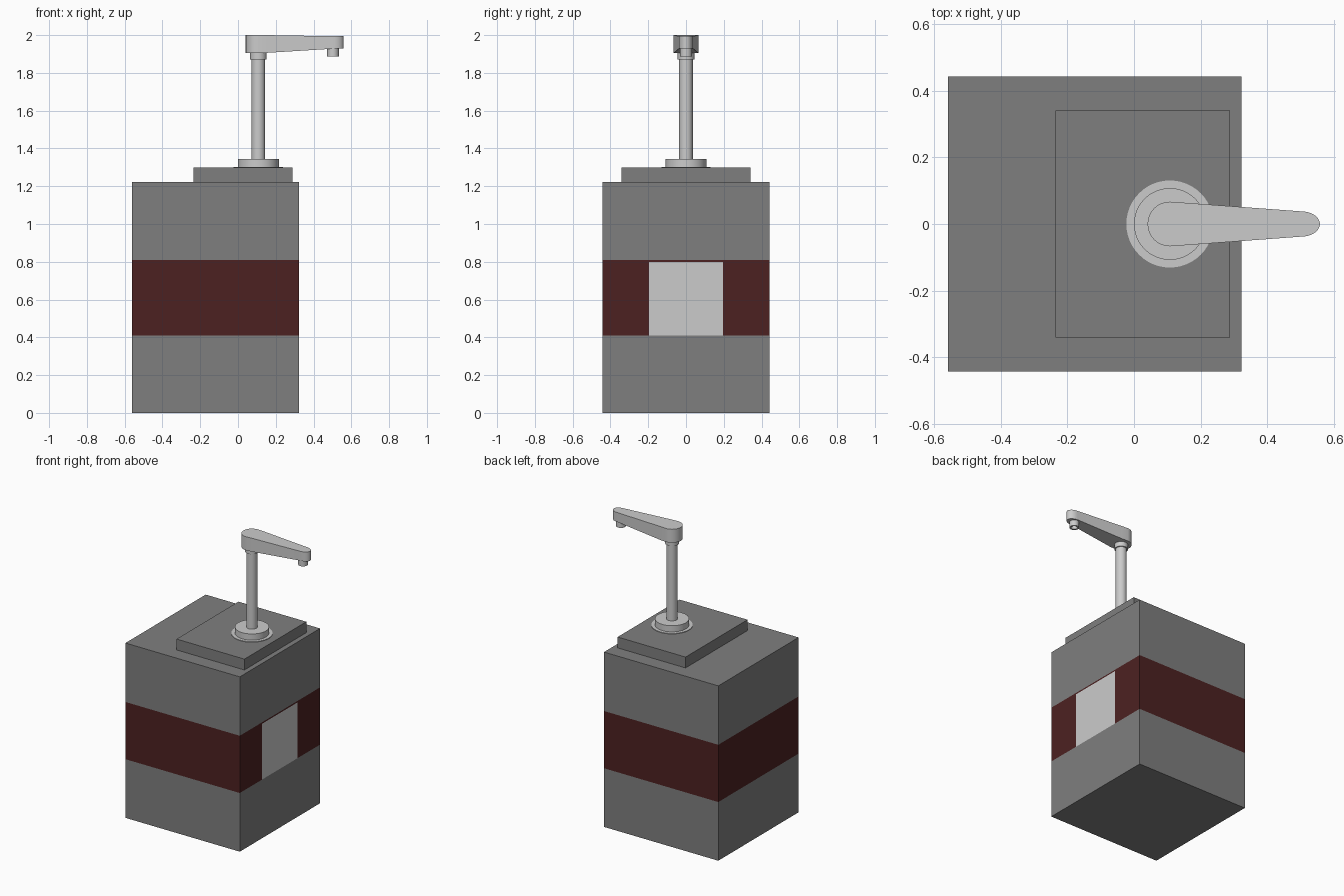
import bpy, bmesh
from math import sin, cos, pi, radians
from mathutils import Vector

cube = bpy.data.objects.get("Cube")
if cube:
    bpy.data.objects.remove(cube, do_unlink=True)


def material(name, rgb):
    m = bpy.data.materials.new(name)
    m.use_nodes = True
    m.diffuse_color = (*rgb, 1)
    m.node_tree.nodes["Principled BSDF"].inputs["Base Color"].default_value = (*rgb, 1)
    return m


GREY = material("mid grey", (0.212, 0.212, 0.212))
RED = material("dark red", (0.073, 0.0155, 0.0155))
LIGHT = material("light grey", (0.6, 0.6, 0.6))


def finish(name, bm, mats, smooth=False):
    bmesh.ops.remove_doubles(bm, verts=bm.verts, dist=1e-5)
    bmesh.ops.recalc_face_normals(bm, faces=bm.faces)
    mesh = bpy.data.meshes.new(name)
    bm.to_mesh(mesh)
    bm.free()
    for m in mats:
        mesh.materials.append(m)
    ob = bpy.data.objects.new(name, mesh)
    bpy.context.collection.objects.link(ob)
    if smooth:
        bpy.ops.object.select_all(action="DESELECT")
        ob.select_set(True)
        bpy.context.view_layer.objects.active = ob
        bpy.ops.object.shade_smooth_by_angle(angle=radians(35))
    return ob


def box_mesh(low, high):
    bm = bmesh.new()
    bmesh.ops.create_cube(bm, size=1)
    low, high = Vector(low), Vector(high)
    for v in bm.verts:
        v.co = (low + high) / 2 + v.co * (high - low)
    return bm


def lathe(name, x, profile, sides=32):
    """Revolve (radius, z) points about a vertical axis at x."""
    bm = bmesh.new()
    verts = [bm.verts.new((x + r, 0, z)) for r, z in profile]
    edges = [bm.edges.new(pair) for pair in zip(verts, verts[1:])]
    bmesh.ops.spin(bm, geom=verts + edges, cent=(x, 0, 0), axis=(0, 0, 1),
                   angle=2 * pi, steps=sides)
    return finish(name, bm, [LIGHT], smooth=True)


# Body with a coloured band and a label panel cut into its left side
BAND_LOW, BAND_HIGH, PANEL_HIGH, PANEL_HALF = 0.41, 0.81, 0.80, 0.197
body = box_mesh((-0.56, -0.443, 0), (0.324, 0.443, 1.222))


def cut(faces, co, normal):
    geom = set(faces)
    for f in faces:
        geom.update(f.edges, f.verts)
    bmesh.ops.bisect_plane(body, geom=list(geom), plane_co=co, plane_no=normal)


def is_band(f):
    return BAND_LOW < f.calc_center_median().z < BAND_HIGH and abs(f.normal.z) < 0.5


for z in (BAND_LOW, BAND_HIGH):
    cut(body.faces[:], (0, 0, z), (0, 0, 1))
body.normal_update()
for co, normal in (((0, -PANEL_HALF, 0), (0, 1, 0)), ((0, PANEL_HALF, 0), (0, 1, 0)),
                   ((0, 0, PANEL_HIGH), (0, 0, 1))):
    cut([f for f in body.faces if is_band(f) and f.normal.x > 0.5
         and abs(f.calc_center_median().y) < PANEL_HALF + 0.01], co, normal)
    body.normal_update()
for f in body.faces:
    c = f.calc_center_median()
    if is_band(f):
        panel = f.normal.x > 0.5 and abs(c.y) < PANEL_HALF and c.z < PANEL_HIGH
        f.material_index = 2 if panel else 1
finish("body", body, [GREY, RED, LIGHT])

# Raised lid plate
finish("lid_plate", box_mesh((-0.236, -0.342, 1.222), (0.289, 0.342, 1.298)), [GREY])

# Pump base, stem and collar
PUMP_X, NOZZLE_X = 0.108, 0.503
lathe("pump_flange", PUMP_X, [(0, 1.298), (0.131, 1.298), (0.131, 1.302), (0, 1.302)], 48)
lathe("pump_base", PUMP_X, [(0, 1.3), (0.108, 1.3), (0.108, 1.345), (0, 1.345)], 48)
lathe("pump_stem", PUMP_X, [(0, 1.34), (0.036, 1.34), (0.036, 1.91), (0, 1.91)])
lathe("stem_collar", PUMP_X, [(0.036, 1.872), (0.044, 1.872), (0.044, 1.915), (0.036, 1.915)])

# Hollow nozzle under the spout tip
lathe("nozzle", NOZZLE_X, [(0, 1.935), (0.031, 1.935), (0.031, 1.887), (0.02, 1.887),
                           (0.02, 1.925), (0, 1.925)], 24)

# Tapered spout arm: rounded heel, straight taper, rounded tip
HEEL, TIP_R, TIP_LEN = 0.067, 0.038, 0.056
N = 12
stations = [(PUMP_X - HEEL * cos(a), HEEL * sin(a))
            for a in (pi / 2 * i / N for i in range(N + 1))]
stations.append((0.15, 0.064))
stations += [(NOZZLE_X + TIP_LEN * sin(a), TIP_R * cos(a))
             for a in (pi / 2 * i / N for i in range(N + 1))]


def section(bm, x, w):
    t = min(max((x - 0.15) / (NOZZLE_X - 0.15), 0), 1)
    top, bottom = 2.0 - 0.006 * t, 1.906 + 0.022 * t
    return [bm.verts.new((x, y, z)) for y, z in
            ((-w, bottom), (w, bottom), (w, top), (-w, top))]


arm = bmesh.new()
rings = [section(arm, x, max(w, 0.0005)) for x, w in stations]
for a, b in zip(rings, rings[1:]):
    for i in range(4):
        j = (i + 1) % 4
        arm.faces.new((a[i], a[j], b[j], b[i]))
arm.faces.new(rings[0])
arm.faces.new(rings[-1])
finish("spout_arm", arm, [LIGHT], smooth=True)
